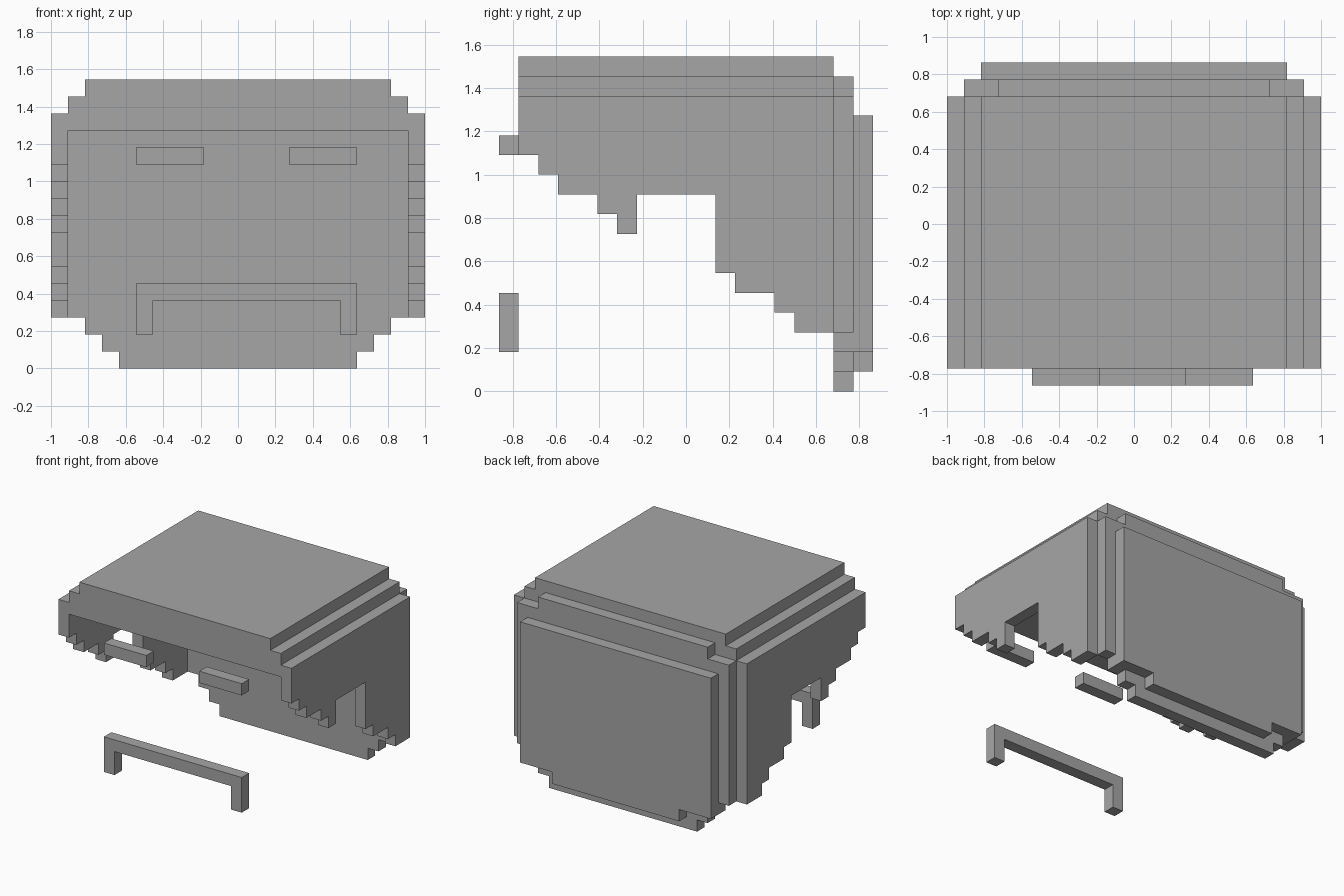
import bpy
import bmesh

cube = bpy.data.objects.get("Cube")
if cube:
    bpy.data.objects.remove(cube, do_unlink=True)

U = 1 / 11      # size of one block
Y0 = -9.5       # front-most plane, in blocks

grey = bpy.data.materials.new("hair_grey")
grey.use_nodes = True
COLOUR = (0.38, 0.38, 0.38, 1)
grey.diffuse_color = COLOUR
grey.node_tree.nodes["Principled BSDF"].inputs["Base Color"].default_value = COLOUR


def prism(name, outline, axis, start, end):
    """Extrude a flat outline, in blocks, along x (outline is y,z) or y (outline is x,z)."""
    def place(p, d):
        x, y, z = (d, p[0], p[1]) if axis == "x" else (p[0], d, p[1])
        return (x * U, (y + Y0) * U, z * U)

    bm = bmesh.new()
    face = bm.faces.new([bm.verts.new(place(p, start)) for p in outline])
    new = bmesh.ops.extrude_face_region(bm, geom=[face])["geom"]
    shift = [b - a for a, b in zip(place((0, 0), start), place((0, 0), end))]
    bmesh.ops.translate(bm, vec=shift, verts=[v for v in new if isinstance(v, bmesh.types.BMVert)])
    bmesh.ops.recalc_face_normals(bm, faces=bm.faces)
    mesh = bpy.data.meshes.new(name)
    bm.to_mesh(mesh)
    bm.free()
    mesh.materials.append(grey)
    obj = bpy.data.objects.new(name, mesh)
    bpy.context.collection.objects.link(obj)
    return obj


def steps(levels):
    """Staircase outline from (half width, bottom, top) levels, mirrored across x = 0."""
    right = []
    for w, low, high in levels:
        right += [(w, low), (w, high)]
    return right + [(-x, z) for x, z in reversed(right)]


def bar(x1, x2, z1, z2):
    return [(x1, z1), (x2, z1), (x2, z2), (x1, z2)]


# Stepped crown and fringe
prism("hair_crown", steps([(10, 14, 16), (9, 16, 17)]), "y", 1, 17)

# Side hair with a stepped lower edge and an ear notch
side = [(1, 15), (1, 12), (2, 12), (2, 11), (3, 11), (3, 10), (5, 10), (5, 9),
        (6, 9), (6, 8), (7, 8), (7, 10), (11, 10), (11, 6), (12, 6), (12, 5),
        (14, 5), (14, 4), (15, 4), (15, 3), (17, 3), (17, 15)]
prism("left_side_hair", side, "x", 10, 11)
prism("right_side_hair", side, "x", -11, -10)

# Back hair in two layers
prism("back_hair", steps([(7, 0, 1), (8, 1, 2), (9, 2, 3), (10, 3, 15), (8, 15, 16)]), "y", 17, 18)
prism("back_hair_outer", steps([(6, 1, 2), (9, 2, 14)]), "y", 18, 19)

# Eyebrows
prism("left_eyebrow", bar(3, 7, 12, 13), "y", 0, 1)
prism("right_eyebrow", bar(-6, -2, 12, 13), "y", 0, 1)

# Moustache with drooping ends
prism("moustache", [(-6, 2), (-5, 2), (-5, 4), (6, 4), (6, 2), (7, 2), (7, 5), (-6, 5)], "y", 0, 1)
